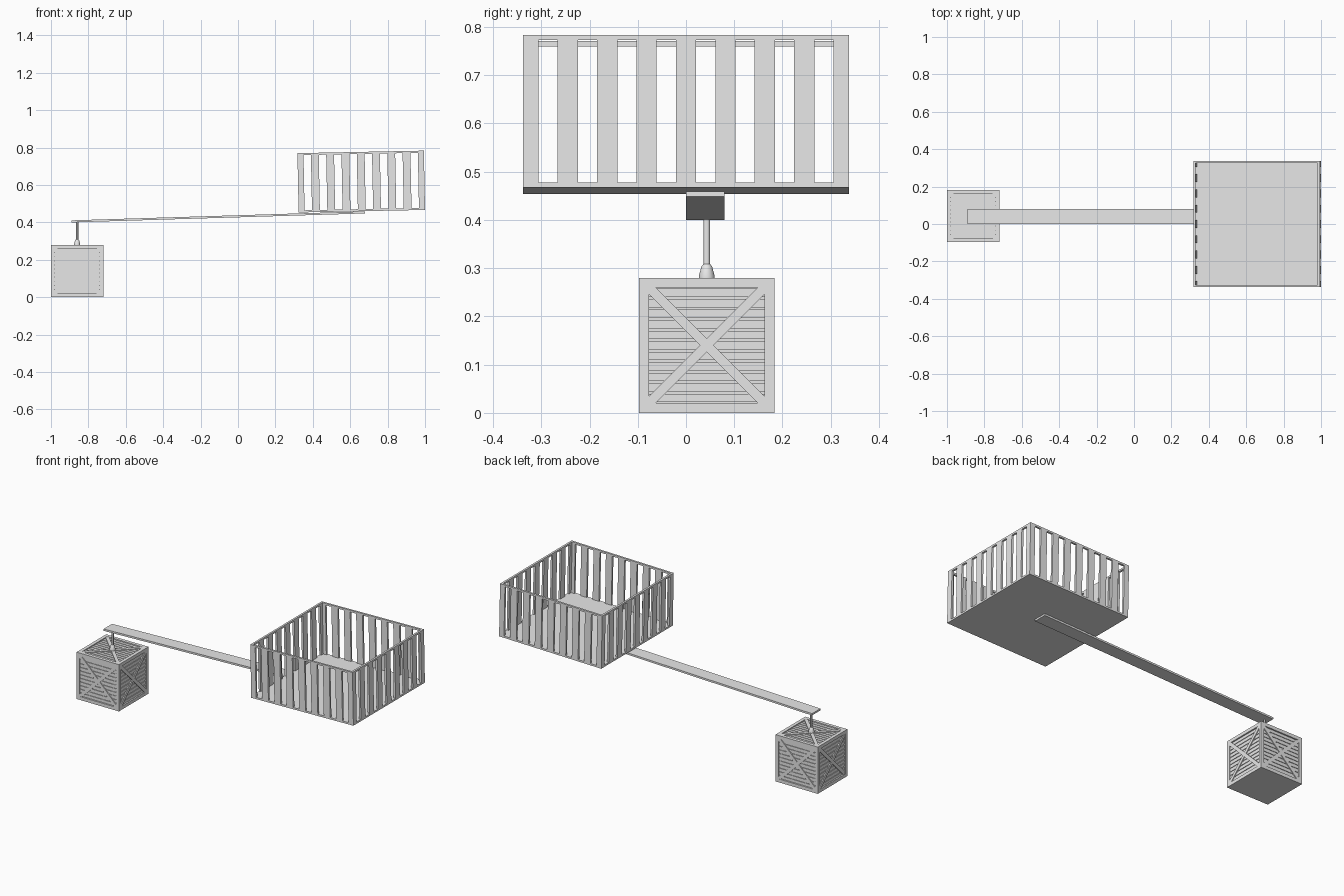
import bpy, bmesh, math
from mathutils import Matrix, Vector

if "Cube" in bpy.data.objects:
    bpy.data.objects.remove(bpy.data.objects["Cube"])

grey = bpy.data.materials.new("plain grey")
grey.use_nodes = True
grey.diffuse_color = (0.8, 0.8, 0.8, 1)
grey.node_tree.nodes["Principled BSDF"].inputs["Base Color"].default_value = (0.8, 0.8, 0.8, 1)


def box(bm, lo, hi, frame=Matrix()):
    """Add a box between two corners, placed by a frame."""
    lo, hi = Vector(lo), Vector(hi)
    size = Matrix.Diagonal((*(hi - lo), 1))
    bmesh.ops.create_cube(bm, size=1, matrix=frame @ Matrix.Translation((lo + hi) / 2) @ size)


def finish(bm, name, frame=Matrix()):
    mesh = bpy.data.meshes.new(name)
    bm.transform(frame)
    bm.to_mesh(mesh)
    bm.free()
    mesh.materials.append(grey)
    obj = bpy.data.objects.new(name, mesh)
    bpy.context.collection.objects.link(obj)
    return obj


def turn(degrees, axis):
    return Matrix.Rotation(math.radians(degrees), 4, axis)


# Slatted pen, slightly tilted up towards +x
HALF, HEIGHT, RAIL, WALL = 0.338, 0.317, 0.011, 0.012
PITCH, SLAT = 0.0817, 0.042
pen_frame = Matrix.Translation((0.662, 0, 0.46)) @ Matrix.Rotation(-0.02, 4, "Y")

bm = bmesh.new()
box(bm, (-HALF, -HALF, 0), (HALF, HALF, RAIL))
finish(bm, "pen_floor", pen_frame)

for side, angle in (("front", 0), ("left", 90), ("back", 180), ("right", 270)):
    bm = bmesh.new()
    end = HALF if side in ("front", "back") else HALF - WALL
    y0, y1 = -HALF, -HALF + WALL
    box(bm, (-end, y0, HEIGHT - RAIL), (end, y1, HEIGHT))
    for i in range(-4, 5):
        a = max(i * PITCH - SLAT / 2, -end)
        b = min(i * PITCH + SLAT / 2, end)
        box(bm, (a, y0, RAIL), (b, y1, HEIGHT - RAIL))
    finish(bm, "pen_wall_" + side, pen_frame @ turn(angle, "Z"))

# Long arm carrying the pen
bm = bmesh.new()
slope = math.atan(0.0306)
box(bm, (-0.785, 0, -0.011), (0.785, 0.08, 0))
finish(bm, "arm", Matrix.Translation((-0.105, 0, 0.435)) @ Matrix.Rotation(-slope, 4, "Y"))

# Hanging rod with a flared foot
bm = bmesh.new()
profile = [(0.0165, 0.277), (0.0165, 0.283), (0.011, 0.304), (0.0065, 0.309), (0.0065, 0.407)]
verts = [bm.verts.new((r, 0, z)) for r, z in profile]
edges = [bm.edges.new(pair) for pair in zip(verts, verts[1:])]
bmesh.ops.spin(bm, geom=verts + edges, cent=(0, 0, 0), axis=(0, 0, 1),
               angle=math.tau, steps=12)
bmesh.ops.remove_doubles(bm, verts=bm.verts, dist=0.0001)
bmesh.ops.holes_fill(bm, edges=bm.edges, sides=0)
bmesh.ops.recalc_face_normals(bm, faces=bm.faces)
rod = finish(bm, "hanging_rod", Matrix.Translation((-0.86, 0.043, 0)))
bpy.context.view_layer.objects.active = rod
rod.select_set(True)
bpy.ops.object.shade_smooth_by_angle()

# Crate frame and core
OUT, EDGE = 0.14, 0.02
IN = OUT - EDGE
crate_frame = Matrix.Translation((-0.86, 0.043, OUT))
bm = bmesh.new()
box(bm, (-0.131, -0.131, -OUT), (0.131, 0.131, 0.131))
finish(bm, "crate_core", crate_frame)

bm = bmesh.new()
for quarter in range(4):
    spin = turn(90 * quarter, "Z")
    box(bm, (IN, IN, -OUT), (OUT, OUT, OUT), spin)
    for z in (-OUT, IN):
        box(bm, (-IN, -OUT, z), (IN, -IN, z + EDGE), spin)
finish(bm, "crate_frame", crate_frame)

# Crate panels: planks behind a crossed brace
COUNT = 11
STEP = 2 * IN / COUNT
GAP = 0.0025
faces = {"front": Matrix(), "left": turn(90, "Z"), "back": turn(180, "Z"),
         "right": turn(270, "Z"), "top": turn(-90, "X")}
for side, frame in faces.items():
    bm = bmesh.new()
    for i in range(COUNT):
        z = -IN + i * STEP
        box(bm, (-IN, -0.1345, z + GAP), (IN, -0.13, z + STEP - GAP))
    for tilt in (45, -45):
        box(bm, (-0.172, -0.139, -0.01), (0.172, -0.13, 0.01), turn(tilt, "Y"))
    finish(bm, "crate_panel_" + side, crate_frame @ frame)
